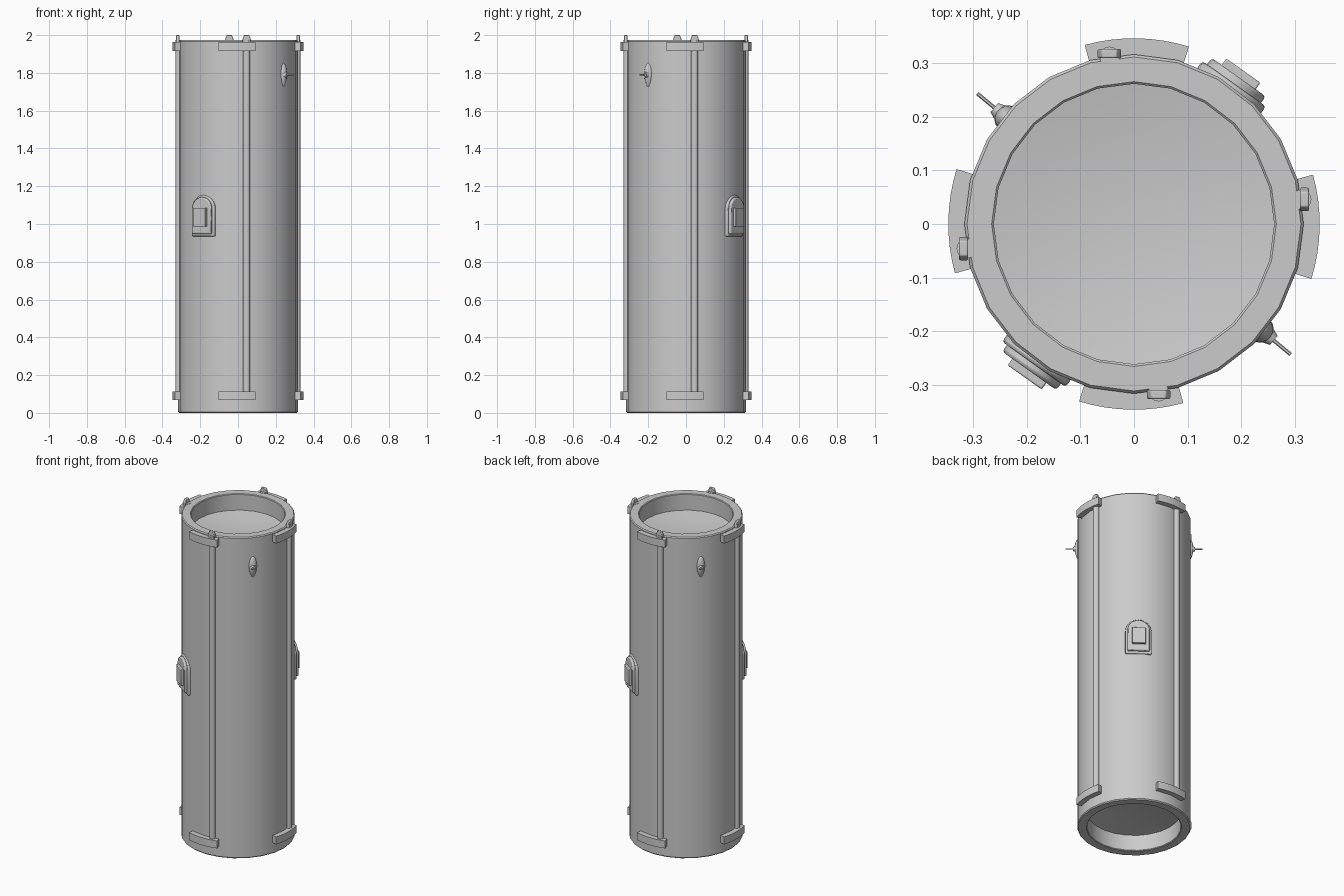
import bpy, bmesh
from math import sin, cos, pi, radians
from mathutils import Matrix, Vector

if "Cube" in bpy.data.objects:
    bpy.data.objects.remove(bpy.data.objects["Cube"], do_unlink=True)

grey = bpy.data.materials.new("light_grey")
grey.use_nodes = True
color = (0.6, 0.6, 0.6, 1)
grey.diffuse_color = color
grey.node_tree.nodes["Principled BSDF"].inputs["Base Color"].default_value = color


def finish(name, bm, matrix=Matrix(), bevel=0.0, angle=30):
    """Turn a bmesh into a shaded object placed by matrix."""
    bmesh.ops.recalc_face_normals(bm, faces=bm.faces)
    mesh = bpy.data.meshes.new(name)
    bm.to_mesh(mesh)
    bm.free()
    mesh.materials.append(grey)
    ob = bpy.data.objects.new(name, mesh)
    bpy.context.collection.objects.link(ob)
    ob.matrix_world = matrix
    if bevel:
        mod = ob.modifiers.new("edge", "BEVEL")
        mod.width = bevel
        mod.segments = 2
        mod.limit_method = "ANGLE"
    bpy.ops.object.select_all(action="DESELECT")
    ob.select_set(True)
    bpy.context.view_layer.objects.active = ob
    bpy.ops.object.shade_smooth_by_angle(angle=radians(angle))
    return ob


def extrude(points, depth):
    """Solid prism from an outline of 3D points, pushed along depth."""
    bm = bmesh.new()
    face = bm.faces.new([bm.verts.new(p) for p in points])
    new = bmesh.ops.extrude_face_region(bm, geom=[face])["geom"]
    bmesh.ops.translate(bm, verts=[v for v in new if isinstance(v, bmesh.types.BMVert)],
                        vec=Vector(depth))
    return bm


def box(size, at):
    bm = bmesh.new()
    bmesh.ops.create_cube(bm, size=1, matrix=Matrix.Translation(at) @ Matrix.Diagonal((*size, 1)))
    return bm


def turned(degrees):
    return Matrix.Rotation(radians(degrees), 4, "Z")


# Main tube: lathed profile with a recess and shallow domed cap at each end
H, SIDES = 1.973, 24
half = [(0, 0.125), (0.09, 0.122), (0.18, 0.114), (0.262, 0.1), (0.262, 0.004),
        (0.266, 0), (0.312, 0), (0.317, 0.006)]
profile = half + [(r, H - z) for r, z in reversed(half)]
bm = bmesh.new()
verts = [bm.verts.new((r, 0, z)) for r, z in profile]
edges = [bm.edges.new(pair) for pair in zip(verts, verts[1:])]
bmesh.ops.spin(bm, geom=verts + edges, cent=(0, 0, 0), axis=(0, 0, 1),
               angle=2 * pi, steps=SIDES, use_duplicate=False)
bmesh.ops.remove_doubles(bm, verts=bm.verts, dist=0.0005)
finish("tube_body", bm)

# Four rails, each with two curved brackets and a tab on top (local +x points outward)
for i, side in enumerate(("front", "left", "back", "right")):
    place = turned(-90 + 90 * i)
    for level, z in (("lower", 0.068), ("upper", 1.917)):
        arc = [radians(-17.2 + 32.6 * k / 8) for k in range(9)]
        outline = [(0.347 * cos(a), 0.347 * sin(a), z) for a in arc]
        outline += [(0.305 * cos(a), 0.305 * sin(a), z) for a in reversed(arc)]
        finish(f"{side}_{level}_bracket", extrude(outline, (0, 0, 0.046)), place)
    bm = bmesh.new()
    bmesh.ops.create_cone(bm, cap_ends=True, segments=16, radius1=0.0185, radius2=0.0185,
                          depth=1.9, matrix=Matrix.Translation((0.313, 0.046, 1.025)))
    finish(f"{side}_rail", bm, place)
    tab = [(0.31, 0.024, 1.95), (0.31, 0.068, 1.95), (0.31, 0.068, 1.978),
           (0.31, 0.06, 2.0), (0.31, 0.032, 2.0), (0.31, 0.024, 1.978)]
    finish(f"{side}_rail_tab", extrude(tab, (0.017, 0, 0)), place, 0.003)

# Arched housings with a raised panel, on two opposite sides
for name, angle in (("back_left", 54.5), ("front_right", 234.5)):
    place = turned(angle)
    for part, w, low, spring, r0, r1 in (("base", 0.073, 0.935, 1.08, 0.29, 0.322),
                                         ("cover", 0.062, 0.948, 1.08, 0.31, 0.337)):
        arch = [(r0, -w, low), (r0, w, low)]
        arch += [(r0, w * cos(pi * k / 12), spring + w * sin(pi * k / 12)) for k in range(13)]
        finish(f"{name}_housing_{part}", extrude(arch, (r1 - r0, 0, 0)), place, 0.006)
    finish(f"{name}_housing_panel", box((0.03, 0.078, 0.1), (0.337, 0, 1.036)), place, 0.003)

# Teardrop lugs with a thin pin, on the other two sides
for name, angle in (("front_left", -39.8), ("back_right", 140.2)):
    place = turned(angle)
    bm = bmesh.new()
    bmesh.ops.create_uvsphere(bm, u_segments=16, v_segments=10, radius=1)
    for v in bm.verts:
        taper = 1 + 0.35 * min(v.co.z, 0)
        v.co = (0.308 + 0.024 * v.co.x * taper, 0.025 * v.co.y * taper, 1.787 + 0.068 * v.co.z)
    finish(f"{name}_lug", bm, place, angle=60)
    across = Matrix.Rotation(pi / 2, 4, "Y")
    for part, r0, r1, length, x in (("collar", 0.022, 0.011, 0.03, 0.325),
                                    ("pin", 0.0035, 0.0035, 0.06, 0.351)):
        bm = bmesh.new()
        bmesh.ops.create_cone(bm, cap_ends=True, segments=12, radius1=r0, radius2=r1,
                              depth=length, matrix=Matrix.Translation((x, 0, 1.79)) @ across)
        finish(f"{name}_lug_{part}", bm, place)
